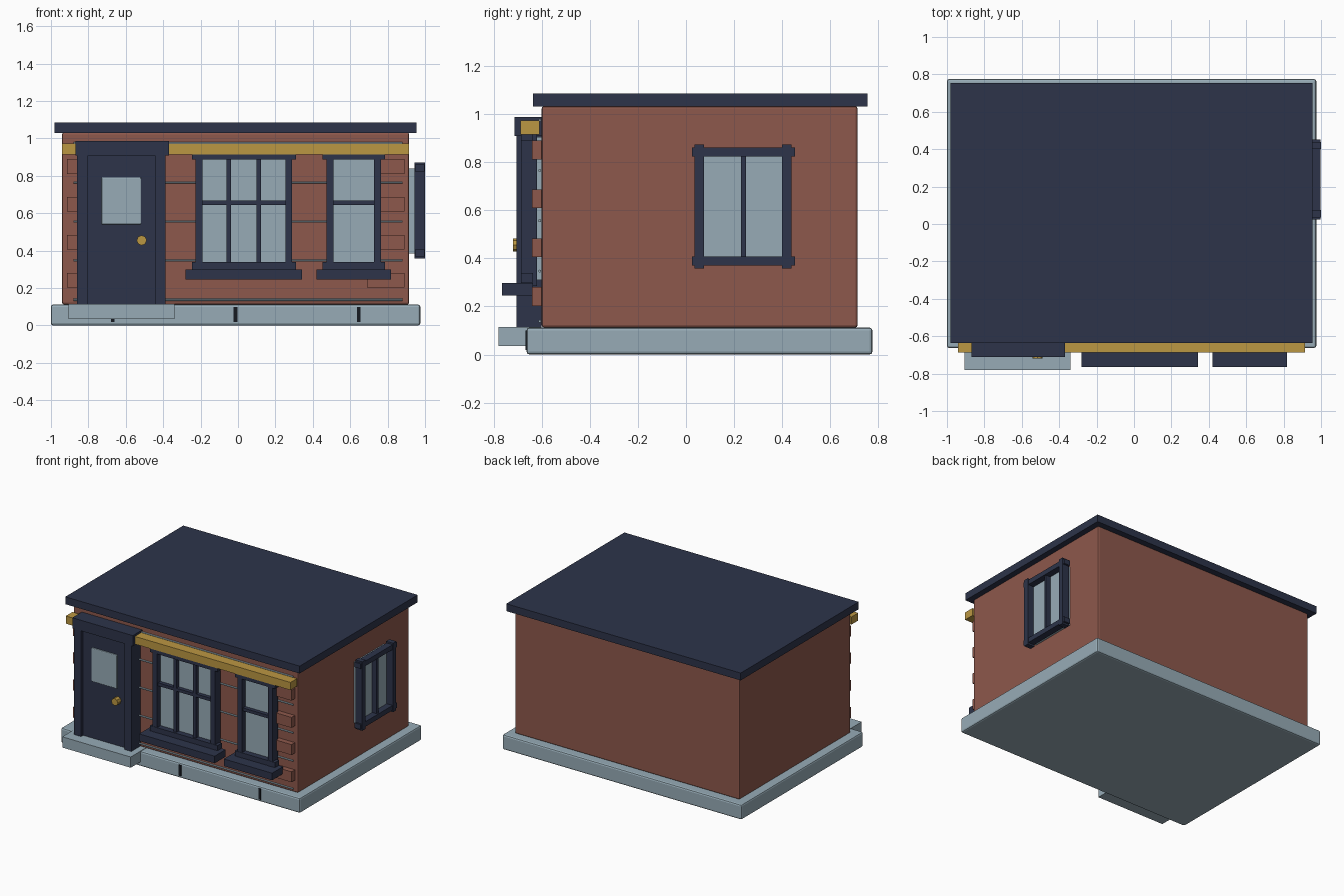
import bpy, math

if "Cube" in bpy.data.objects:
    bpy.data.objects.remove(bpy.data.objects["Cube"])


def material(name, rgb):
    m = bpy.data.materials.new(name)
    m.diffuse_color = (*rgb, 1)
    m.use_nodes = True
    m.node_tree.nodes["Principled BSDF"].inputs["Base Color"].default_value = m.diffuse_color
    return m


BRICK = material("red brick", (0.27, 0.098, 0.072))
NAVY = material("navy paint", (0.026, 0.034, 0.068))
STONE = material("pale blue stone", (0.31, 0.41, 0.47))
GOLD = material("gold trim", (0.50, 0.31, 0.055))
DARK = material("dark gap", (0.008, 0.01, 0.015))


def finish(ob, name, mat, bevel=0.0, segments=2):
    ob.name = name
    ob.data.materials.append(mat)
    if bevel:
        b = ob.modifiers.new("bevel", 'BEVEL')
        b.width, b.segments = bevel, segments
    return ob


def box(name, mat, x, y, z, bevel=0.0):
    """Box from (min, max) pairs on each axis."""
    bpy.ops.mesh.primitive_cube_add(size=1)
    ob = bpy.context.object
    for v in ob.data.vertices:
        v.co = [r[0] if c < 0 else r[1] for c, r in zip(v.co, (x, y, z))]
    return finish(ob, name, mat, bevel)


def rod(name, mat, center, radius, length, axis, sides):
    rot = (0, math.pi / 2, 0) if axis == 'x' else (math.pi / 2, 0, 0)
    bpy.ops.mesh.primitive_cylinder_add(vertices=sides, radius=radius, depth=length,
                                        location=center, rotation=rot)
    return finish(bpy.context.object, name, mat)


# Main masses
box("base_slab", STONE, (-1.0, 0.975), (-0.663, 0.775), (0.0, 0.112), 0.012)
box("brick_walls", BRICK, (-0.94, 0.915), (-0.60, 0.713), (0.112, 1.032), 0.01)
box("flat_roof", NAVY, (-0.98, 0.955), (-0.637, 0.755), (1.03, 1.085))
box("door_step", STONE, (-0.905, -0.34), (-0.78, -0.60), (0.035, 0.115))
box("fascia", GOLD, (-0.94, 0.915), (-0.688, -0.61), (0.915, 0.972))

# Joints along the front of the base
for x in (-0.67, -0.013, 0.645):
    box("base_joint", DARK, (x - 0.01, x + 0.01), (-0.668, -0.65), (0.018, 0.10))

# Mortar beads across the front
for i in range(5):
    rod("mortar_line", STONE, (0, -0.608, 0.138 + 0.209 * i), 0.006, 1.76, 'x', 8)

# Corner blocks, the lowest right one is longer
for i in range(4):
    z = (0.202 + 0.203 * i, 0.28 + 0.203 * i)
    box("left_corner_block", BRICK, (-0.915, -0.715), (-0.64, -0.59), z)
    box("right_corner_block", BRICK, (0.74 if i else 0.69, 0.89), (-0.64, -0.59), z)

# Door
box("door_panel", NAVY, (-0.81, -0.44), (-0.68, -0.60), (0.112, 0.91))
for x in (-0.86, -0.445):
    box("door_post", NAVY, (x, x + 0.058), (-0.705, -0.60), (0.112, 0.93))
box("door_lintel", NAVY, (-0.87, -0.37), (-0.712, -0.60), (0.908, 0.987))
box("door_glass", STONE, (-0.73, -0.518), (-0.69, -0.67), (0.54, 0.792), 0.006)
rod("door_knob", GOLD, (-0.515, -0.70, 0.455), 0.027, 0.04, 'y', 8)


def front_window(x0, x1, mullions):
    """Front window whose frame spans x0 to x1, with a projecting sill."""
    box("window_glass", STONE, (x0 + 0.02, x1 - 0.02), (-0.643, -0.59), (0.31, 0.905))
    for x in (x0, x1 - 0.037):
        box("window_post", NAVY, (x, x + 0.037), (-0.683, -0.62), (0.285, 0.925))
    for z in ((0.30, 0.338), (0.888, 0.914)):
        box("window_rail", NAVY, (x0 - 0.021, x1 + 0.021), (-0.685, -0.635), z)
    box("window_cross_bar", NAVY, (x0 + 0.02, x1 - 0.02), (-0.672, -0.635), (0.645, 0.668))
    for x in mullions:
        box("window_mullion", NAVY, (x - 0.012, x + 0.012), (-0.672, -0.635), (0.31, 0.905))
    box("window_sill", NAVY, (x0 - 0.055, x1 + 0.053), (-0.765, -0.635), (0.245, 0.298))


front_window(-0.226, 0.29, (-0.05, 0.112))
front_window(0.474, 0.764, ())

# Side window
box("side_glass", STONE, (0.90, 0.948), (0.06, 0.415), (0.385, 0.84))
for y in (0.036, 0.40):
    box("side_post", NAVY, (0.943, 1.0), (y, y + 0.038), (0.357, 0.872))
for z in (0.37, 0.823):
    box("side_rail", NAVY, (0.946, 0.996), (0.024, 0.453), (z, z + 0.037))
box("side_mullion", NAVY, (0.94, 0.985), (0.229, 0.249), (0.385, 0.84))
